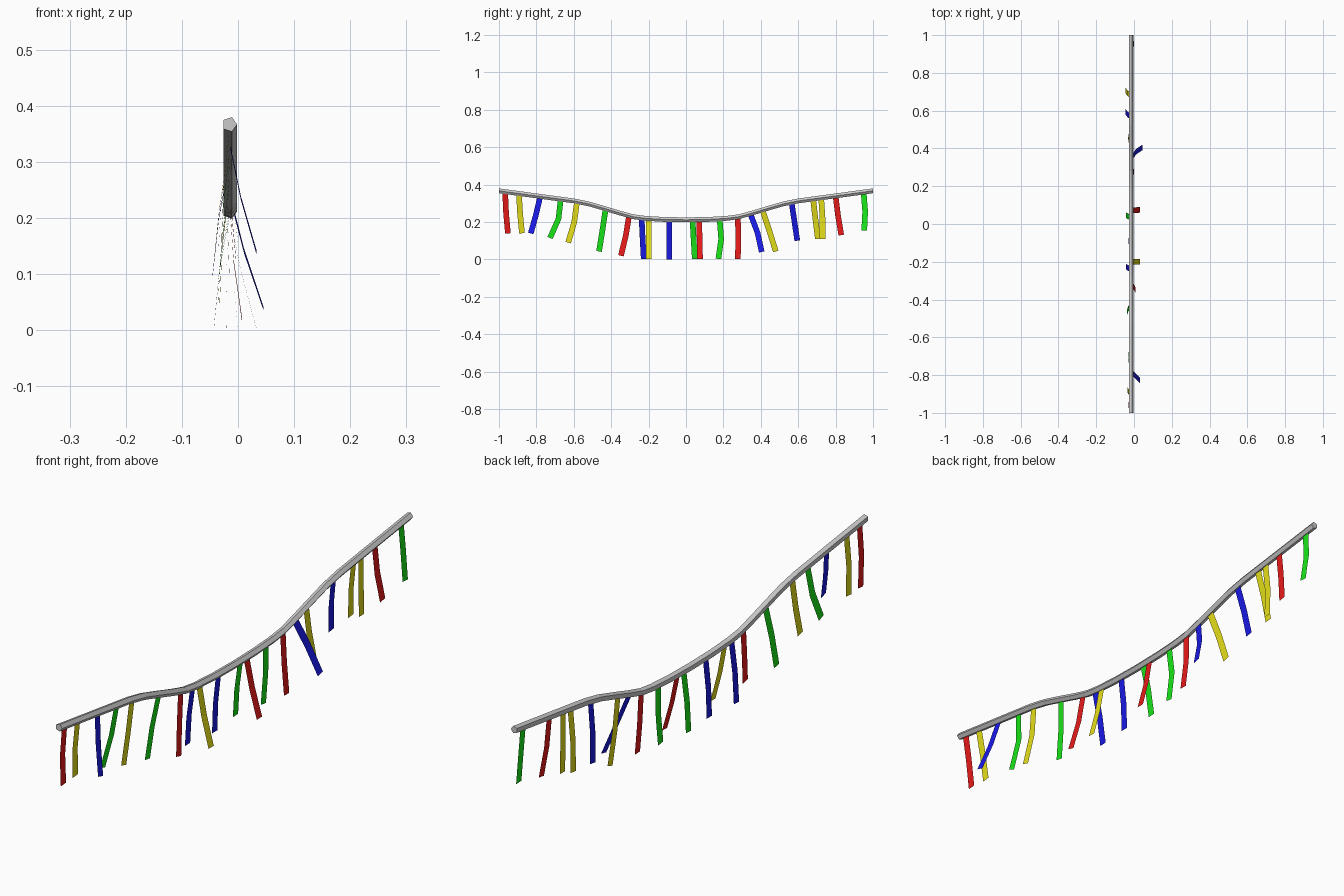
import bpy, bmesh, math
from mathutils import Vector

if "Cube" in bpy.data.objects:
    bpy.data.objects.remove(bpy.data.objects["Cube"])

ROPE_X, ROPE_R = -0.015, 0.0135
HALF_W = 0.015
# half of the rope's sag: distance from the middle, height
SAG = [(0, 0.212), (0.12, 0.214), (0.22, 0.22), (0.28, 0.228), (0.35, 0.247),
       (0.44, 0.274), (0.52, 0.297), (0.6, 0.313), (0.8, 0.34), (1, 0.367)]


def rope_z(y):
    y = abs(y)
    for (a, za), (b, zb) in zip(SAG, SAG[1:]):
        if y <= b:
            return za + (zb - za) * (y - a) / (b - a)
    return SAG[-1][1]


def make_object(name, bm, mat=None):
    me = bpy.data.meshes.new(name)
    bm.to_mesh(me)
    bm.free()
    ob = bpy.data.objects.new(name, me)
    bpy.context.collection.objects.link(ob)
    if mat:
        me.materials.append(mat)
    return ob


def material(name, rgb):
    m = bpy.data.materials.new(name)
    m.diffuse_color = (*rgb, 1)
    m.use_nodes = True
    m.node_tree.nodes["Principled BSDF"].inputs["Base Color"].default_value = m.diffuse_color
    return m


# Sagging five-sided rope
bm = bmesh.new()
path = [(-y, z) for y, z in reversed(SAG[1:])] + SAG
rings = []
for y, z in path:
    rings.append([bm.verts.new((ROPE_X + ROPE_R * math.cos(k * math.tau / 5), y,
                                z + ROPE_R * math.sin(k * math.tau / 5)))
                  for k in range(5)])
for r0, r1 in zip(rings, rings[1:]):
    for k in range(5):
        j = (k + 1) % 5
        bm.faces.new((r0[k], r0[j], r1[j], r1[k]))
bm.faces.new(rings[0])
bm.faces.new(rings[-1])
bmesh.ops.recalc_face_normals(bm, faces=bm.faces)
make_object("rope", bm)

MATS = {"red": material("red", (0.8, 0.01, 0.01)),
        "yellow": material("yellow", (0.8, 0.75, 0.01)),
        "blue": material("blue", (0.01, 0.01, 0.8)),
        "green": material("green", (0.01, 0.8, 0.01))}

# Hanging ribbons: colour, top y, middle y, bottom y, bottom x, bottom z
RIBBONS = [
    ("red", -.967, -.962, -.952, -.03, .139),
    ("yellow", -.893, -.887, -.877, -.035, .14),
    ("blue", -.78, -.803, -.83, .033, .139),
    ("green", -.67, -.682, -.727, -.031, .115),
    ("yellow", -.583, -.598, -.63, -.015, .09),
    ("green", -.43, -.447, -.465, -.036, .043),
    ("red", -.305, -.322, -.348, .007, .02),
    ("blue", -.237, -.232, -.226, -.043, .003),
    ("yellow", -.2, -.2, -.2, .033, .003),
    ("blue", -.09, -.09, -.09, -.03, 0),
    ("green", .035, .041, .047, -.043, .003),
    ("red", .07, .073, .075, .033, .003),
    ("green", .18, .188, .173, -.02, .003),
    ("red", .277, .28, .277, .0, .003),
    ("blue", .345, .383, .405, .045, .04),
    ("yellow", .41, .446, .48, -.033, .043),
    ("blue", .565, .58, .595, -.045, .1),
    ("yellow", .68, .692, .705, -.044, .11),
    ("yellow", .723, .73, .73, -.018, .11),
    ("red", .8, .813, .83, -.004, .13),
    ("green", .95, .958, .953, .0, .155)]

for i, (col, y0, y1, y2, x2, z2) in enumerate(RIBBONS):
    z0 = rope_z(y0) - 0.004
    pts = [Vector((ROPE_X, y0, z0)),
           Vector(((ROPE_X + x2) / 2 - 0.004, y1, (z0 + z2) / 2)),
           Vector((x2, y2, z2))]
    bm = bmesh.new()
    rows = []
    for a, p, b in zip([pts[0]] + pts[:2], pts, pts[1:] + [pts[2]]):
        d = b - a
        side = Vector((0, -d.z, d.y)).normalized() * HALF_W
        rows.append((bm.verts.new(p - side), bm.verts.new(p + side)))
    for r, s in zip(rows, rows[1:]):
        bm.faces.new((r[0], r[1], s[1], s[0]))
    bm.normal_update()
    if sum(f.normal.x for f in bm.faces) < 0:
        bmesh.ops.reverse_faces(bm, faces=bm.faces)
    make_object(f"{col}_ribbon_{i + 1}", bm, MATS[col])
